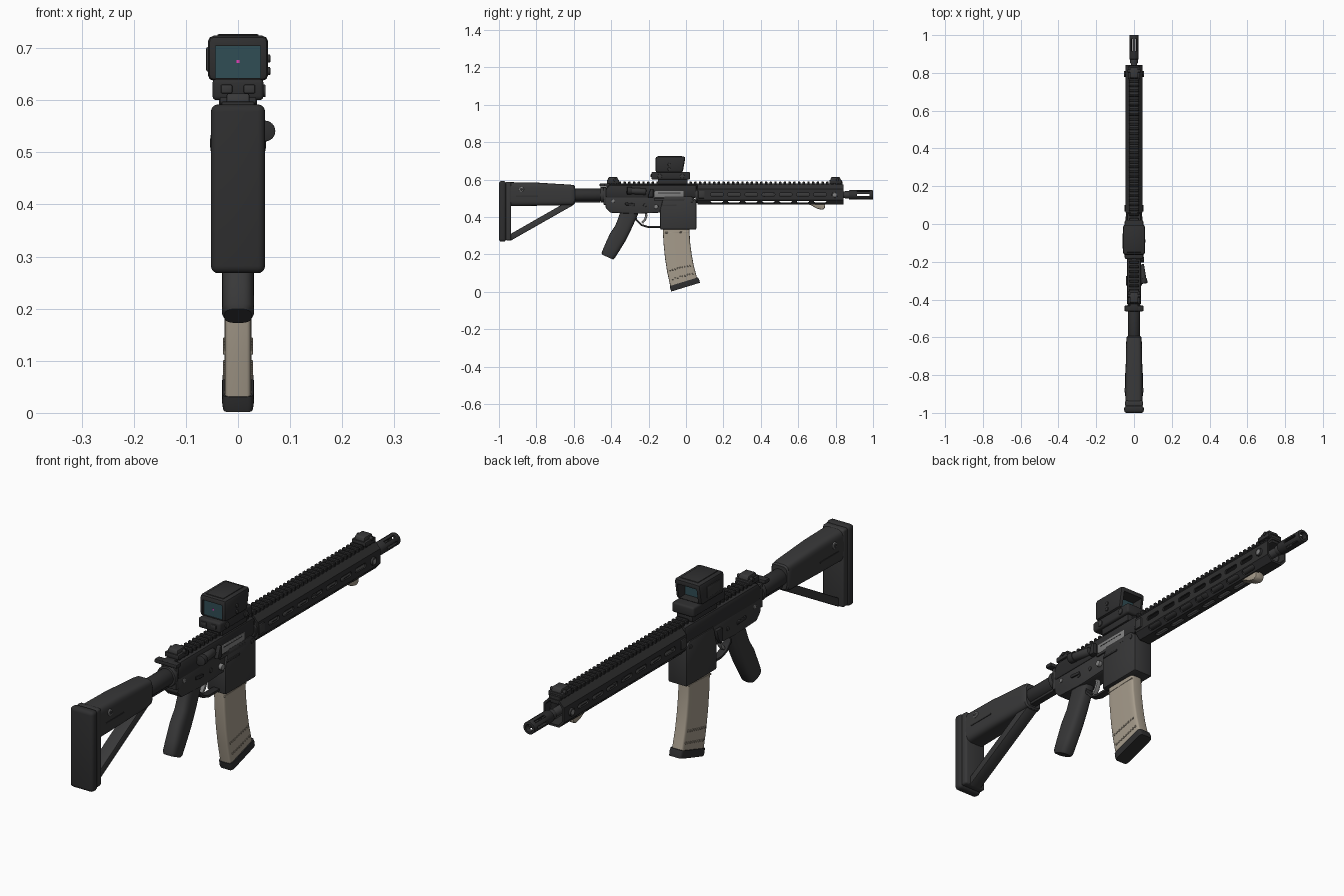
import bpy, bmesh
from math import sin, cos, pi, radians
from mathutils import Vector, Matrix

if "Cube" in bpy.data.objects:
    bpy.data.objects.remove(bpy.data.objects["Cube"])


def mat(name, c):
    m = bpy.data.materials.new(name)
    m.diffuse_color = (*c, 1)
    m.use_nodes = True
    m.node_tree.nodes["Principled BSDF"].inputs["Base Color"].default_value = m.diffuse_color
    return m


BLACK = mat("black", (.028, .028, .029))
GREY = mat("dark_grey", (.04, .04, .041))
STEEL = mat("steel", (.22, .22, .22))
TAN = mat("tan", (.38, .33, .26))
LENS = mat("lens", (.03, .075, .09))
PINK = mat("dot", (.8, .05, .5))


def finish(bm, name, m, bevel=0, seg=2):
    bmesh.ops.recalc_face_normals(bm, faces=bm.faces)
    if bevel:
        es = [e for e in bm.edges if len(e.link_faces) == 2 and e.calc_face_angle() > .6]
        bmesh.ops.bevel(bm, geom=es, offset=bevel, segments=seg, profile=.5, affect='EDGES', clamp_overlap=True)
    me = bpy.data.meshes.new(name)
    bm.to_mesh(me)
    bm.free()
    ob = bpy.data.objects.new(name, me)
    bpy.context.collection.objects.link(ob)
    me.materials.append(m)
    return ob


def box(name, x, y, z, m=BLACK, bevel=.004, seg=2):
    bm = bmesh.new()
    c = [(a[0] + a[1]) / 2 for a in (x, y, z)]
    s = [a[1] - a[0] for a in (x, y, z)]
    bmesh.ops.create_cube(bm, size=1, matrix=Matrix.Translation(c) @ Matrix.Diagonal((*s, 1)))
    return finish(bm, name, m, bevel, seg)


def prism(name, pts, x0, x1, m=BLACK, bevel=.004):
    # side profile (y, z) extruded across x
    bm = bmesh.new()
    f = bm.faces.new([bm.verts.new((x0, *p)) for p in pts])
    r = bmesh.ops.extrude_face_region(bm, geom=[f])
    bmesh.ops.translate(bm, vec=(x1 - x0, 0, 0), verts=[v for v in r['geom'] if isinstance(v, bmesh.types.BMVert)])
    return finish(bm, name, m, bevel)


def rod(name, a, b, r, m=BLACK, r2=None, n=24, bevel=.002):
    a, b = Vector(a), Vector(b)
    M = Matrix.Translation((a + b) / 2) @ (b - a).to_track_quat('Z', 'Y').to_matrix().to_4x4()
    bm = bmesh.new()
    bmesh.ops.create_cone(bm, cap_ends=True, segments=n, radius1=r, radius2=r if r2 is None else r2,
                          depth=(b - a).length, matrix=M)
    return finish(bm, name, m, bevel)


def loft(name, secs, m=BLACK, p=4, n=32, bevel=.004):
    # rounded sections (y, z, half width, half depth, tilt of depth axis)
    bm, rings = bmesh.new(), []
    for y, z, hw, hd, t in secs:
        ring = []
        for i in range(n):
            c, s = cos(2 * pi * i / n), sin(2 * pi * i / n)
            u = hw * abs(c) ** (2 / p) * (1 if c > 0 else -1)
            v = hd * abs(s) ** (2 / p) * (1 if s > 0 else -1)
            ring.append(bm.verts.new((u, y + v * cos(radians(t)), z + v * sin(radians(t)))))
        rings.append(ring)
    for a, b in zip(rings, rings[1:]):
        for i in range(n):
            bm.faces.new((a[i], a[(i + 1) % n], b[(i + 1) % n], b[i]))
    bm.faces.new(rings[0])
    bm.faces.new(rings[-1])
    return finish(bm, name, m, 0)


def wire(name, pts, w, h, m=BLACK):
    # flat bar following a side path (y, z)
    d = [Vector(p) for p in pts]
    out, inn = [], []
    for i, q in enumerate(d):
        t = (d[min(i + 1, len(d) - 1)] - d[max(i - 1, 0)]).normalized()
        k = Vector((-t.y, t.x)) * h
        out.append(q + k)
        inn.append(q - k)
    return prism(name, [tuple(q) for q in out + inn[::-1]], -w, w, m, .002)


def cut(ob, cutters):
    bpy.ops.object.select_all(action='DESELECT')
    bpy.context.view_layer.objects.active = ob
    for c in cutters:
        c.hide_render = True
        md = ob.modifiers.new("cut", 'BOOLEAN')
        md.operation, md.solver, md.object = 'DIFFERENCE', 'EXACT', c
        bpy.ops.object.modifier_apply(modifier=md.name)
        bpy.data.objects.remove(c)


BZ = .518  # bore height

# Stock: butt, comb, strut, lever, buffer tube
box("butt_pad", (-.052, .052), (-1, -.962), (.268, .592), BLACK, .014, 4)
box("butt_frame", (-.047, .047), (-.966, -.935), (.275, .588), GREY, .008, 3)
loft("stock_body", [(-.94, .522, .046, .064, 90), (-.8, .522, .045, .062, 90), (-.62, .518, .041, .055, 90),
                    (-.6, .518, .039, .052, 90), (-.594, .518, .034, .046, 90)], GREY, 4.5)
prism("stock_strut", [(-.94, .272), (-.60, .465), (-.66, .468), (-.94, .308)], -.026, .026, GREY)
prism("stock_lever", [(-.67, .475), (-.6, .478), (-.6, .463), (-.66, .455)], -.018, .018)
for s in (-1, 1):
    rod("stock_sling_ring", (s * .04, -.88, .548), (s * .049, -.88, .548), .013, STEEL)
    rod("stock_sling_hole", (s * .04, -.88, .548), (s * .0495, -.88, .548), .009)
    box("stock_groove_rib", (s * .044 - .003, s * .044 + .003), (-.91, -.79), (.51, .516), BLACK, .001)
rod("buffer_tube", (0, -.62, BZ), (0, -.42, BZ), .033)
box("buffer_rail", (-.014, .014), (-.6, -.46), (.478, .495), BLACK, .003)
rod("castle_nut", (0, -.458, BZ), (0, -.438, BZ), .041, GREY)
box("end_plate", (-.034, .034), (-.442, -.426), (.465, .56), GREY)

# Receivers and magazine well
prism("lower_receiver", [(-.43, .51), (-.43, .45), (-.405, .423), (-.27, .417), (-.12, .424), (-.12, .51)], -.033, .033, GREY, .005)
prism("magazine_well", [(-.138, .333), (.055, .333), (.055, .49), (.03, .51), (-.12, .51), (-.138, .44)], -.042, .042, GREY, .006)
prism("upper_receiver", [(-.43, .5), (.05, .5), (.058, .515), (.058, .573), (-.41, .573), (-.43, .55)], -.038, .038, BLACK, .012)
rod("barrel_nut", (0, .05, BZ), (0, .08, BZ), .042, GREY)
box("ejection_port", (.03, .0395), (-.168, -.012), (.502, .54), STEEL, .003)
box("port_groove", (.03, .0403), (-.15, -.03), (.526, .53), GREY, .001)
box("dust_cover", (.036, .043), (-.172, -.008), (.488, .501), GREY, .003)
prism("case_deflector", [(-.205, .505), (-.175, .505), (-.175, .55), (-.19, .55)], .03, .054)
rod("forward_assist", (.036, -.215, .535), (.05, -.3, .54), .017, GREY)
rod("forward_assist_cap", (.049, -.29, .54), (.052, -.315, .541), .02)
box("charging_handle", (-.022, .022), (-.46, -.41), (.562, .58))
prism("charging_latch", [(-.462, .563), (-.432, .563), (-.432, .579), (-.462, .579)], -.05, .05)
box("magazine_release_fence", (.04, .046), (-.13, -.05), (.462, .47), GREY, .002)
rod("magazine_release", (.03, -.16, .455), (.047, -.16, .455), .012, STEEL)
prism("bolt_catch", [(-.17, .49), (-.13, .49), (-.14, .455), (-.16, .425), (-.17, .44)], -.047, -.03)
for s in (-1, 1):
    for y, z in ((-.39, .485), (-.285, .462), (-.22, .462), (.03, .487)):
        rod("pin", (s * .03, y, z), (s * (.045 if y > 0 else .0365), y, z), .009, STEEL if y < -.3 else GREY, n=16)
    prism("safety_lever", [(-.325, .478), (-.275, .472), (-.275, .46), (-.325, .463)], s * .036, s * .043)

# Trigger group and grip
wire("trigger_guard", [(-.275, .425), (-.265, .385), (-.24, .358), (-.205, .347), (-.13, .347)], .015, .005)
wire("trigger", [(-.215, .43), (-.212, .405), (-.22, .385), (-.235, .368)], .009, .006, STEEL)
loft("grip", [(-.293, .45, .028, .052, 0), (-.312, .40, .029, .046, -10), (-.337, .34, .03, .043, -20),
              (-.366, .29, .031, .046, -24), (-.395, .235, .031, .042, -24), (-.416, .195, .031, .038, -24),
              (-.42, .186, .026, .033, -24)], GREY, 3)

# Magazine
loft("magazine", [(-.053, .40, .026, .071, 0), (-.053, .333, .026, .071, 2), (-.049, .26, .026, .071, 5),
                  (-.041, .19, .026, .072, 9), (-.03, .125, .026, .073, 13), (-.012, .05, .026, .075, 17)], TAN, 8, 40)
loft("magazine_base", [(-.011, .054, .03, .079, 17), (-.006, .038, .031, .081, 17), (-.002, .025, .029, .08, 17)], BLACK, 8, 40)
for y0, z0, k in ((-.03, .128, .23), (-.017, .083, .27)):
    for i in range(9):
        d = (i - 4) * .0135
        box("magazine_stud", (-.0285, .0285), (y0 + d - .004, y0 + d + .004),
            (z0 + d * k - .004, z0 + d * k + .004), TAN, .001, 1)
wire("magazine_rib", [(-.123, .315), (.017, .32)], .0275, .003, TAN)

# Handguard: hollow octagon with slots
bm = bmesh.new()
OCT = [(.045, .03), (.024, .054), (-.024, .054), (-.045, .03), (-.045, -.03), (-.024, -.054), (.024, -.054), (.045, -.03)]
loops = [[bm.verts.new((x * k, y, .52 + z * k)) for x, z in OCT] for y, k in ((.062, 1), (.842, 1), (.842, .84), (.062, .84))]
for j in range(4):
    a, b = loops[j], loops[(j + 1) % 4]
    for i in range(8):
        bm.faces.new((a[i], a[(i + 1) % 8], b[(i + 1) % 8], b[i]))
guard = finish(bm, "handguard", BLACK)
bm = bmesh.new()
for ang, dist in ((0, .045), (180, .045), (270, .054), (-49, .055), (229, .055)):
    for i in range(7):
        a = radians(ang)
        M = (Matrix.Translation((cos(a) * dist, .165 + .092 * i, .52 + sin(a) * dist))
             @ Matrix.Rotation(-a, 4, 'Y') @ Matrix.Diagonal((.034, .068, .019, 1)))
        bmesh.ops.create_cube(bm, size=1, matrix=M)
es = [e for e in bm.edges if e.calc_length() < .04 and abs(e.verts[0].co.y - e.verts[1].co.y) < 1e-5 and e.calc_length() > .03]
bmesh.ops.bevel(bm, geom=es, offset=.008, segments=3, profile=.5, affect='EDGES')
cut(guard, [finish(bm, "slot_cutter", BLACK)])
for s in (-1, 1):
    rod("handguard_sling_ring", (s * .035, .795, .518), (s * .053, .795, .518), .016, GREY)
    rod("handguard_sling_hole", (s * .04, .795, .518), (s * .0535, .795, .518), .01, STEEL)
    box("handguard_clamp", (s * .045 - .006, s * .045 + .006), (.065, .1), (.5, .54), GREY, .003)
prism("hand_stop", [(.64, .472), (.745, .472), (.742, .446), (.728, .438), (.7, .445), (.67, .462)], -.02, .02, TAN, .006)

# Top rail with repeated teeth
box("rail_base", (-.019, .019), (-.425, .838), (.555, .58), BLACK, .002)
tooth = box("rail_teeth", (-.027, .027), (-.41, -.397), (.571, .59), BLACK, .003, 1)
arr = tooth.modifiers.new("repeat", 'ARRAY')
arr.count, arr.use_relative_offset, arr.use_constant_offset = 50, False, True
arr.constant_offset_displace = (0, .0252, 0)

# Barrel and flash hider
rod("barrel", (0, .05, BZ), (0, .9, BZ), .017, GREY)
rod("gas_block", (0, .42, BZ), (0, .47, BZ), .026, GREY)
hider = rod("flash_hider", (0, .872, BZ), (0, 1, BZ), .025)
bores = [rod("bore_cutter", (0, .9, BZ), (0, 1.1, BZ), .015, bevel=0)]
for i in range(3):
    c = box("slot_cutter", (-.05, .05), (.915, .98), (-.005, .005), BLACK, 0)
    c.matrix_world = Matrix.Translation((0, 0, BZ)) @ Matrix.Rotation(pi * i / 3, 4, 'Y')
    bores.append(c)
bpy.context.view_layer.update()
cut(hider, bores)
rod("hider_collar", (0, .85, BZ), (0, .876, BZ), .02, GREY)

# Folded iron sights
for name, y in (("rear_sight", -.39), ("front_sight", .80)):
    box(name + "_base", (-.032, .032), (y - .033, y + .033), (.578, .598))
    prism(name + "_leaf", [(y - .03, .595), (y + .03, .595), (y + .022, .613), (y - .024, .613)], -.022, .022, GREY)
    rod(name + "_pivot", (-.035, y + .01, .598), (.035, y + .01, .598), .008)

# Optic: clamp, base, open hood, lens and controls
box("optic_clamp", (-.036, .036), (-.15, .008), (.574, .604), BLACK, .004)
box("optic_base", (-.049, .049), (-.185, .022), (.6, .641), BLACK, .008, 3)
hood = prism("optic_hood", [(-.163, .637), (-.018, .637), (-.002, .724), (-.163, .724)], -.058, .058, BLACK, .012)
cut(hood, [box("window_cutter", (-.043, .043), (-.3, .3), (.643, .704), BLACK, 0)])
box("optic_top_cap", (-.04, .04), (-.15, -.02), (.72, .727), BLACK, .003)
box("optic_rear_lens", (-.045, .045), (-.156, -.152), (.641, .706), LENS, 0)
box("optic_front_lens", (-.045, .045), (-.06, -.056), (.641, .706), LENS, 0)
box("optic_dot", (-.003, .003), (-.158, -.155), (.671, .677), PINK, 0)
box("optic_side_panel", (-.061, -.05), (-.13, -.05), (.655, .702), GREY, .003)
for z in (.656, .68):
    rod("optic_adjuster", (.05, -.09, z), (.062, -.09, z), .008, GREY)
for x in (-.022, .022):
    box("optic_button", (x - .011, x + .011), (-.189, -.18), (.613, .63), GREY, .003)
for y in (-.14, -.02):
    rod("optic_clamp_screw", (.03, y, .618), (.053, y, .618), .012, GREY)

# Smooth shading with crisp edges
bpy.ops.object.select_all(action='SELECT')
bpy.context.view_layer.objects.active = guard
bpy.ops.object.shade_smooth_by_angle(angle=radians(35))
